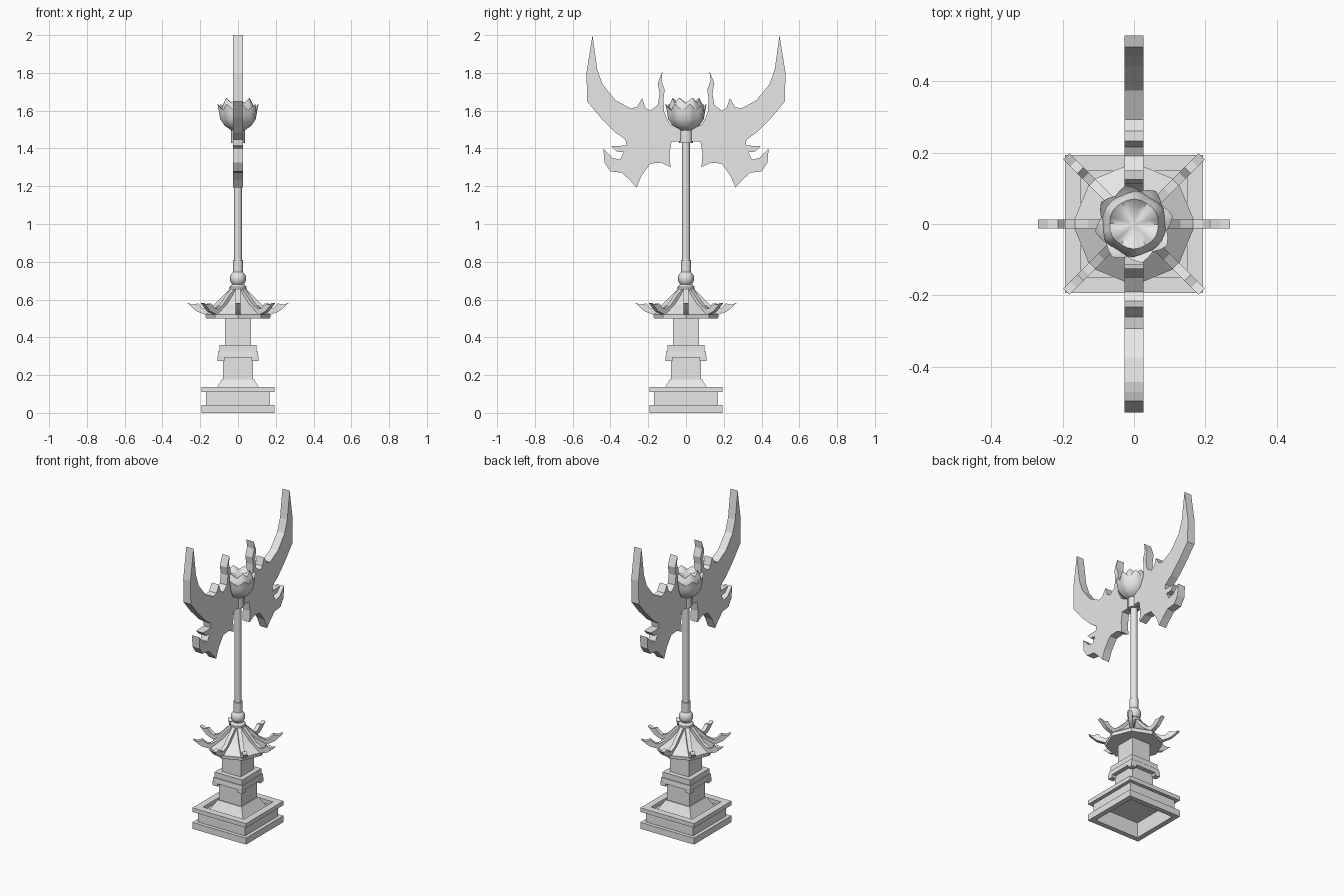
import bpy, bmesh, math

old = bpy.data.objects.get("Cube")
if old:
    bpy.data.objects.remove(old)

stone = bpy.data.materials.new("grey_stone")
stone.use_nodes = True
stone.diffuse_color = (0.8, 0.8, 0.8, 1)
stone.node_tree.nodes["Principled BSDF"].inputs["Base Color"].default_value = (0.8, 0.8, 0.8, 1)


def finish(bm, name, smooth=None):
    bmesh.ops.recalc_face_normals(bm, faces=bm.faces)
    mesh = bpy.data.meshes.new(name)
    bm.to_mesh(mesh)
    bm.free()
    mesh.materials.append(stone)
    obj = bpy.data.objects.new(name, mesh)
    bpy.context.collection.objects.link(obj)
    if smooth:
        bpy.ops.object.select_all(action='DESELECT')
        obj.select_set(True)
        bpy.context.view_layer.objects.active = obj
        bpy.ops.object.shade_smooth_by_angle(angle=math.radians(smooth))
    return obj


def skin(bm, rings, closed=False):
    """Join rings of vertices with quads; cap the ends or close the loop."""
    n = len(rings[0])
    pairs = list(zip(rings, rings[1:]))
    if closed:
        pairs.append((rings[-1], rings[0]))
    for a, b in pairs:
        for i in range(n):
            j = (i + 1) % n
            bm.faces.new((a[i], a[j], b[j], b[i]))
    if not closed:
        bm.faces.new(rings[0])
        bm.faces.new(rings[-1])


def lathe(name, profile, sides, turn=0.0, flat_radius=False, closed=False, smooth=None):
    bm = bmesh.new()
    grow = 1 / math.cos(math.pi / sides) if flat_radius else 1
    rings = []
    for r, z in profile:
        angles = [turn + math.tau * i / sides for i in range(sides)]
        rings.append([bm.verts.new((r * grow * math.cos(a), r * grow * math.sin(a), z)) for a in angles])
    skin(bm, rings, closed)
    return finish(bm, name, smooth)


def square(name, profile, closed=False):
    return lathe(name, profile, 4, math.pi / 4, True, closed)


def plate(name, outline, half, angle):
    """Extrude an outline of (distance, height) points, facing the given angle."""
    bm = bmesh.new()
    c, s = math.cos(angle), math.sin(angle)
    rings = [[bm.verts.new((d * c - w * s, d * s + w * c, z)) for d, z in outline]
             for w in (-half, half)]
    skin(bm, rings)
    return finish(bm, name)


# Hollow stepped base with a framed recess on top
square("base_frame", [(.16, 0), (.193, 0), (.193, .042), (.17, .042), (.17, .11), (.193, .11),
                      (.193, .137), (.148, .137), (.148, .112), (.16, .1)], closed=True)
square("base_plinth", [(.165, .1), (.165, .112), (.124, .112), (.086, .176), (.078, .176)])

# Square column with a stepped collar and corner drops
square("lower_column", [(.08, .12), (.08, .31)])
square("column_collar", [(.108, .293), (.105, .325), (.099, .325), (.099, .36)])
for i in range(4):
    drop = square("collar_drop", [(.018, .275), (.018, .3)])
    a = math.pi * (i + .5) / 2
    drop.location = (.09 * math.copysign(1, math.cos(a)), .09 * math.copysign(1, math.sin(a)), 0)
square("upper_column", [(.068, .35), (.068, .51)])

# Eight-sided roof with curling ribs
lathe("roof", [(.17, .5), (.172, .522), (.1, .575), (.055, .625), (.035, .66)], 8)
rib = [(.03, .668), (.08, .62), (.13, .568), (.165, .55), (.19, .557), (.212, .58), (.24, .573),
       (.268, .582), (.24, .556), (.222, .54), (.2, .53), (.17, .52), (.12, .54), (.03, .63)]
for i in range(8):
    plate("roof_rib", rib, .0125, math.tau * i / 8)

# Finial ball, sleeve and pole
lathe("finial_ring", [(.045, .655), (.045, .667), (.032, .68)], 16, smooth=30)
ball = [(.043 * math.sin(math.pi * k / 10), .712 - .043 * math.cos(math.pi * k / 10)) for k in range(1, 10)]
lathe("finial_ball", ball, 16, smooth=60)
lathe("pole_sleeve", [(.027, .74), (.027, .81)], 12, smooth=40)
lathe("pole", [(.021, .8), (.021, 1.45)], 10, smooth=40)
lathe("pole_head", [(.036, 1.43), (.036, 1.52)], 12, smooth=40)


# Flower bud: two rows of pointed petals around a closed centre
def petals(name, count, turn, rows):
    """Each row gives radius and height at the petal middle, then at the gap between petals."""
    bm = bmesh.new()
    rings = []
    for r_mid, z_mid, r_gap, z_gap in rows:
        ring = []
        for i in range(count * 4):
            a = turn + math.tau * i / (count * 4)
            t = (1, .5, 0, .5)[i % 4]
            r, z = r_gap + (r_mid - r_gap) * t, z_gap + (z_mid - z_gap) * t
            ring.append(bm.verts.new((r * math.cos(a), r * math.sin(a), z)))
        rings.append(ring)
    skin(bm, rings)
    finish(bm, name, 50)


petals("outer_petals", 8, .2, [(.035, 1.495, .033, 1.495), (.072, 1.52, .068, 1.52),
                               (.096, 1.555, .09, 1.555), (.102, 1.59, .094, 1.585),
                               (.111, 1.637, .094, 1.6), (.085, 1.61, .08, 1.595)])
petals("inner_petals", 6, .5, [(.08, 1.56, .08, 1.56), (.095, 1.6, .088, 1.6),
                               (.086, 1.635, .08, 1.625), (.07, 1.668, .068, 1.64),
                               (.045, 1.645, .045, 1.635), (.01, 1.64, .01, 1.64)])

# Pair of flame-shaped wing blades, outline in hundredths
wing = [(8.2, 130), (8.7, 137), (7.7, 143.6), (3, 143.6), (3, 150), (8.7, 153), (11.5, 159),
        (12, 166), (11.3, 171), (13, 176), (12.4, 181), (15, 174.5), (14, 169), (15, 163),
        (19, 160), (21.5, 161.5), (23.2, 166.5), (26, 162), (29.3, 161.2), (37.3, 165.5),
        (44.2, 174), (47, 182), (49.5, 200), (52.7, 180), (52.3, 164.8), (45.2, 156.3),
        (37.3, 148.4), (32, 144.7), (31.5, 141.5), (39.7, 141.3), (36.7, 138.3), (33, 138),
        (35, 134), (39, 135), (43.7, 140), (43.2, 132.5), (40, 127.8), (34, 127.2),
        (30, 123.5), (26.2, 119.3), (23.5, 125.7), (18.8, 132), (13, 132.5)]
wing = [(d / 100, z / 100) for d, z in wing]
for side, angle in (("back", math.pi / 2), ("front", -math.pi / 2)):
    plate(side + "_wing_blade", wing, .026, angle)
